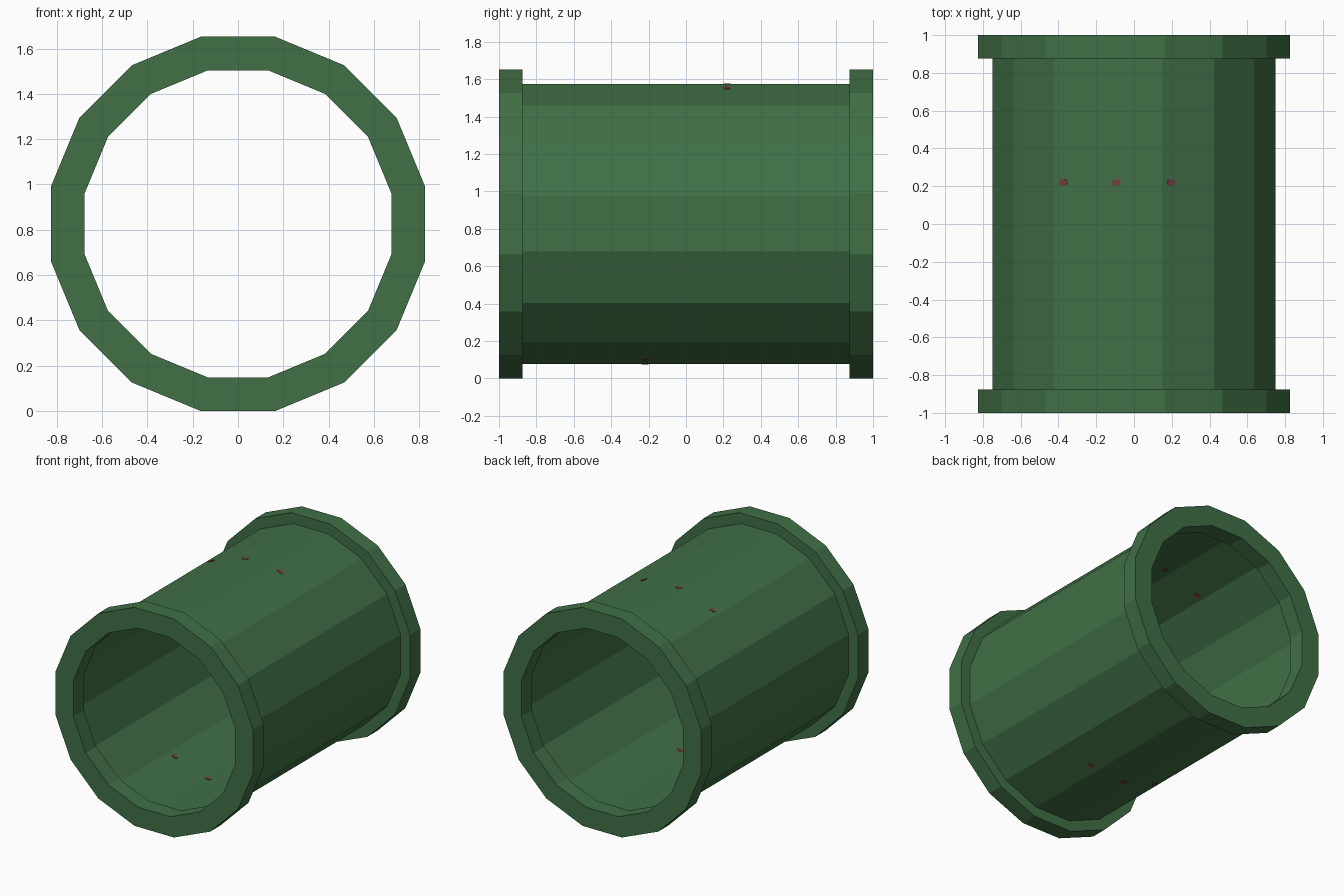
import bpy
import math
from mathutils import Matrix, Vector

if "Cube" in bpy.data.objects:
    bpy.data.objects.remove(bpy.data.objects["Cube"], do_unlink=True)

SIDES = 16
HALF_STEP = math.pi / SIDES
CENTRE_Z = 0.826          # height of the pipe axis
BARREL = 0.748            # distance from axis to a flat of the barrel
RIM_OUT, RIM_IN = 0.826, 0.677
RIM_Y = 0.875             # where the rims begin


def material(name, colour):
    mat = bpy.data.materials.new(name)
    mat.use_nodes = True
    mat.diffuse_color = colour
    mat.node_tree.nodes["Principled BSDF"].inputs["Base Color"].default_value = colour
    return mat


green = material("pipe green", (0.052, 0.162, 0.060, 1))
red = material("dull red", (0.17, 0.05, 0.045, 1))


def lathe(name, profile, closed):
    """Sweep (flat distance, y) points round the pipe axis in flat facets."""
    n = len(profile)
    verts, faces = [], []
    for s in range(SIDES):
        a = (2 * s + 1) * HALF_STEP
        for flat, y in profile:
            r = flat / math.cos(HALF_STEP)
            verts.append((r * math.sin(a), y, CENTRE_Z + r * math.cos(a)))
    for s in range(SIDES):
        t = (s + 1) % SIDES
        for i in range(n if closed else n - 1):
            j = (i + 1) % n
            faces.append((s * n + i, s * n + j, t * n + j, t * n + i))
    mesh = bpy.data.meshes.new(name)
    mesh.from_pydata(verts, [], faces)
    mesh.materials.append(green)
    obj = bpy.data.objects.new(name, mesh)
    bpy.context.collection.objects.link(obj)
    return obj


# Thin-walled barrel
lathe("barrel", [(BARREL, RIM_Y), (BARREL, -RIM_Y)], False)

# Square-section rims at both ends
lathe("front_rim", [(RIM_IN, -RIM_Y), (RIM_OUT, -RIM_Y), (RIM_OUT, -1), (RIM_IN, -1)], True)
lathe("back_rim", [(RIM_IN, 1), (RIM_OUT, 1), (RIM_OUT, RIM_Y), (RIM_IN, RIM_Y)], True)

# Small painted dots on the three top and three bottom panels, showing on both sides
for side, sign in (("top", 1), ("bottom", -1)):
    for k, place in ((-1, "right"), (0, "middle"), (1, "left")):
        turn = Matrix.Rotation(sign * k * 2 * HALF_STEP, 4, "Y")
        spot = turn @ Vector((-0.095, sign * 0.22, sign * BARREL))
        bpy.ops.mesh.primitive_cylinder_add(vertices=8, radius=0.025, depth=0.006)
        dot = bpy.context.object
        dot.name = f"{side}_{place}_dot"
        dot.matrix_world = (Matrix.Translation(spot + Vector((0, 0, CENTRE_Z)))
                            @ turn @ Matrix.Diagonal((1, 0.75, 1, 1)))
        dot.data.materials.append(red)
